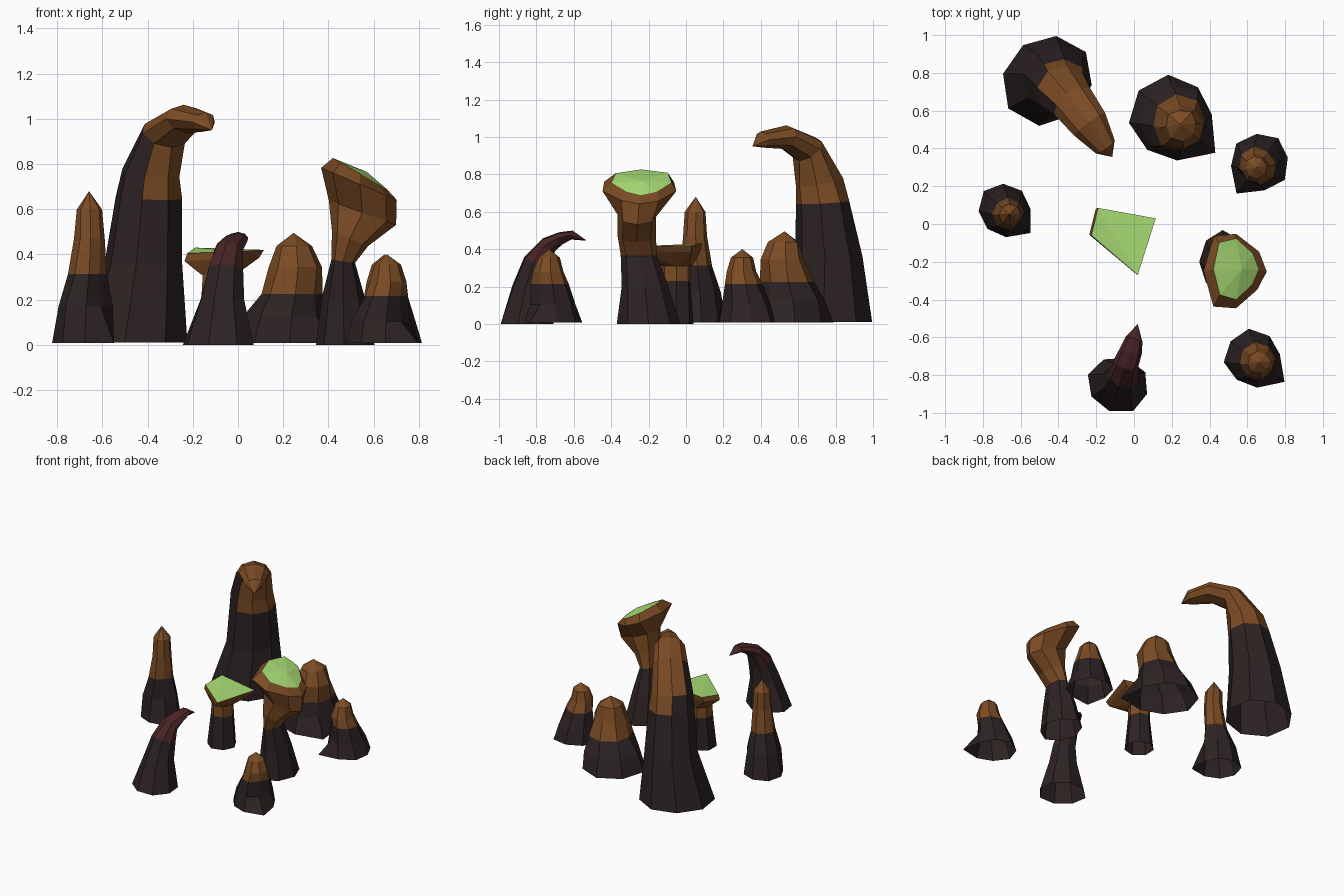
import bpy, bmesh, math, random
from mathutils import Vector, Matrix

if "Cube" in bpy.data.objects:
    bpy.data.objects.remove(bpy.data.objects["Cube"])

random.seed(4)


def material(name, rgb):
    m = bpy.data.materials.new(name)
    m.diffuse_color = (*rgb, 1)
    m.use_nodes = True
    m.node_tree.nodes["Principled BSDF"].inputs["Base Color"].default_value = m.diffuse_color
    return m


MATS = [material("dark rock", (0.026, 0.0165, 0.0168)),
        material("ochre rock", (0.2, 0.072, 0.018)),
        material("moss green", (0.4, 0.73, 0.18)),
        material("dark red rock", (0.065, 0.018, 0.019))]
DARK, OCHRE, GREEN, RED = range(4)


def finish(name, bm, rule):
    bm.normal_update()
    for f in bm.faces:
        f.material_index = rule(f.calc_center_median(), f.normal)
    me = bpy.data.meshes.new(name)
    bm.to_mesh(me)
    bm.free()
    for m in MATS:
        me.materials.append(m)
    ob = bpy.data.objects.new(name, me)
    bpy.context.collection.objects.link(ob)
    return ob


def loft(name, rings, rule, azimuth=0, sides=8, tip=None, jitter=0.05):
    """Skin rings (x, y, z, r along azimuth, r across, tilt, taper, spike); the foot stays open."""
    bm = bmesh.new()
    prev = None
    for ring in rings:
        x, y, z, rx, ry, tilt, taper, spike = tuple(ring) + (0, 1)[len(ring) - 6:]
        rot = Matrix.Rotation(math.radians(azimuth), 3, 'Z') @ Matrix.Rotation(math.radians(tilt), 3, 'Y')
        cur = []
        for i in range(sides):
            a = math.tau * i / sides
            k = 1 + random.uniform(-jitter, jitter)
            if i == 0:
                k *= spike
            p = Vector((rx * k * math.cos(a),
                        ry * k * math.sin(a) * (1 - taper * math.cos(a)), 0))
            cur.append(bm.verts.new(Vector((x, y, z)) + rot @ p))
        if prev:
            for i in range(sides):
                j = (i + 1) % sides
                bm.faces.new((prev[i], prev[j], cur[j], cur[i]))
        prev = cur
    if tip:
        t = bm.verts.new(tip)
        for i in range(sides):
            bm.faces.new((prev[i], prev[(i + 1) % sides], t))
    else:
        bm.faces.new(prev)
    return finish(name, bm, rule)


# Tall hooked pillar at the back left
loft("tall_hooked_pillar", [
    (-0.455, 0.765, 0.01, 0.235, 0.25, 0),
    (-0.42, 0.77, 0.36, 0.18, 0.18, 0),
    (-0.395, 0.735, 0.65, 0.14, 0.15, 4),
    (-0.385, 0.71, 0.76, 0.125, 0.14, 12),
    (-0.325, 0.65, 0.935, 0.078, 0.115, 50),
    (-0.235, 0.53, 1.0, 0.065, 0.1, 82),
    (-0.15, 0.41, 0.985, 0.046, 0.06, 105)],
    lambda c, n: OCHRE if c.z > 0.88 or (c.z > 0.64 and n.x > -0.35) else DARK,
    azimuth=-54, tip=(-0.115, 0.355, 0.95))

# Small hooked pillar with a red tip at the front
loft("front_hooked_pillar", [
    (-0.085, -0.85, 0, 0.15, 0.165, 0),
    (-0.07, -0.825, 0.2, 0.105, 0.105, 5),
    (-0.055, -0.79, 0.33, 0.08, 0.08, 20),
    (-0.04, -0.735, 0.42, 0.05, 0.065, 50),
    (-0.015, -0.67, 0.457, 0.035, 0.06, 80),
    (0.0, -0.61, 0.475, 0.025, 0.045, 100)],
    lambda c, n: RED if c.z > 0.36 else DARK,
    azimuth=72, tip=(0.02, -0.53, 0.445))


# Pointed stubs, each with a buttress spreading at the foot
def stub(name, x, y, r, h, azimuth, split, slim=1.0):
    dx, dy = math.cos(math.radians(azimuth)) * r, math.sin(math.radians(azimuth)) * r
    profile = [(0, 1.0, 0, 1.32), (0.24, 0.86 * slim ** 0.5, 0.06, 0.85), (split, 0.66 * slim, 0.2, 0.82),
               (0.68, 0.53 * slim, 0.28, 1), (0.87, 0.38, 0.26, 1)]
    loft(name, [(x + dx * s, y + dy * s, 0.007 + h * t, r * k, r * k, 0, 0, spike)
                for t, k, s, spike in profile],
         lambda c, n: OCHRE if c.z > h * split else DARK,
         azimuth, 8, (x + dx * 0.24, y + dy * 0.24, h), 0.07)


stub("left_stub", -0.685, 0.075, 0.145, 0.68, -42, 0.45, 0.88)
stub("back_stub", 0.205, 0.56, 0.22, 0.495, -39, 0.44)
stub("back_right_stub", 0.67, 0.33, 0.152, 0.4, -127, 0.52)
stub("front_right_stub", 0.63, -0.71, 0.15, 0.4, -37, 0.52)

# Right column with a flared head and a sloping mossy top
loft("mossy_column", [
    (0.47, -0.2, 0, 0.13, 0.165, 0),
    (0.465, -0.22, 0.2, 0.095, 0.125, 0),
    (0.465, -0.25, 0.37, 0.055, 0.095, 8),
    (0.495, -0.265, 0.47, 0.085, 0.1, 22),
    (0.55, -0.26, 0.585, 0.155, 0.105, 20),
    (0.54, -0.25, 0.71, 0.18, 0.2, 23, 0.42),
    (0.54, -0.24, 0.757, 0.14, 0.155, 30, 0.35)],
    lambda c, n: GREEN if c.z > 0.68 and n.z > 0.4 and math.hypot(c.x - 0.54, c.y + 0.24) < 0.118
    else (OCHRE if c.z > 0.37 else DARK), tip=(0.57, -0.24, 0.765))

# Central low column
loft("low_column_stem", [
    (-0.09, -0.055, 0, 0.1, 0.1, 0),
    (-0.09, -0.05, 0.23, 0.075, 0.078, 0),
    (-0.09, -0.05, 0.32, 0.075, 0.08, 0)],
    lambda c, n: OCHRE if c.z > 0.235 else DARK, sides=7)

# Its wide, flat mossy cap
bm = bmesh.new()
rim = [(-0.19, 0.085, 0.43), (0.115, 0.03, 0.42), (0.02, -0.27, 0.415), (-0.225, -0.06, 0.405)]
for x, y, z in rim:
    bm.verts.new((x, y, z))
    bm.verts.new((x * 0.97 - 0.018, y * 0.95, z - 0.035))
for i in range(7):
    a = math.tau * i / 7
    bm.verts.new((-0.09 + 0.08 * math.cos(a), -0.05 + 0.085 * math.sin(a), 0.31))
bmesh.ops.convex_hull(bm, input=bm.verts)
bmesh.ops.recalc_face_normals(bm, faces=bm.faces)
finish("low_column_cap", bm, lambda c, n: GREEN if n.z > 0.85 else OCHRE)
